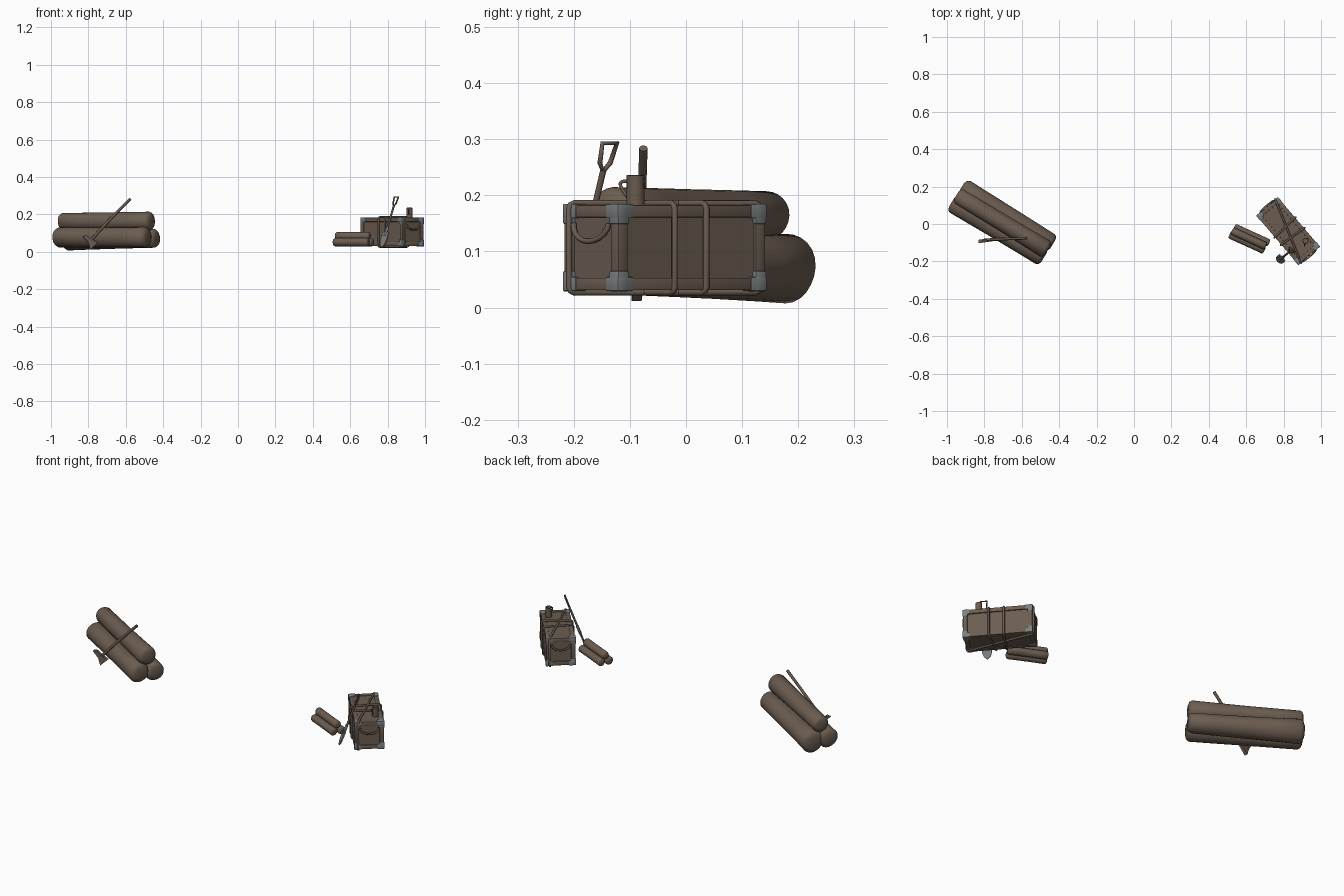
import bpy, bmesh, math
from mathutils import Vector, Matrix

if "Cube" in bpy.data.objects:
    bpy.data.objects.remove(bpy.data.objects["Cube"])

def mat(name, c):
    m = bpy.data.materials.new(name)
    m.diffuse_color = (*c, 1)
    m.use_nodes = True
    m.node_tree.nodes["Principled BSDF"].inputs["Base Color"].default_value = m.diffuse_color
    return m

BROWN = mat("worn_brown", (0.15, 0.110, 0.082))
GREY = mat("dull_steel", (0.20, 0.215, 0.22))

def finish(bm, name, m, M=Matrix(), smooth=True):
    bmesh.ops.recalc_face_normals(bm, faces=bm.faces)
    me = bpy.data.meshes.new(name)
    bm.to_mesh(me)
    bm.free()
    ob = bpy.data.objects.new(name, me)
    bpy.context.collection.objects.link(ob)
    ob.matrix_world = M
    me.materials.append(m)
    if smooth:
        bpy.ops.object.select_all(action='DESELECT')
        ob.select_set(True)
        bpy.context.view_layer.objects.active = ob
        bpy.ops.object.shade_smooth_by_angle(angle=math.radians(40))
    return ob

def lathe(name, profile, M, m, n=20, wobble=0.0, phase=0.0):
    """Rings of (position along local x, radius), closed at both ends."""
    bm = bmesh.new()
    rings = []
    for x, r in profile:
        ring = []
        for i in range(n):
            a = 2 * math.pi * i / n
            q = r * (1 + wobble * math.sin(3 * a + phase + 6 * x))
            ring.append(bm.verts.new((x, q * math.cos(a), q * math.sin(a))))
        rings.append(ring)
    for A, B in zip(rings, rings[1:]):
        for i in range(n):
            bm.faces.new((A[i], A[(i + 1) % n], B[(i + 1) % n], B[i]))
    bm.faces.new(rings[0])
    bm.faces.new(rings[-1])
    return finish(bm, name, m, M)

def box(name, c, s, m, M, bevel=0.0):
    bm = bmesh.new()
    bmesh.ops.create_cube(bm, size=1, matrix=Matrix.Translation(c) @ Matrix.Diagonal((*s, 1)))
    if bevel:
        bmesh.ops.bevel(bm, geom=bm.edges[:], offset=bevel, segments=2, profile=0.5, affect='EDGES')
    return finish(bm, name, m, M)

def tube(name, pts, r, m, M=Matrix(), closed=False, kind='POLY'):
    cu = bpy.data.curves.new(name, 'CURVE')
    cu.dimensions = '3D'
    cu.bevel_depth = r
    cu.bevel_resolution = 2
    cu.use_fill_caps = True
    sp = cu.splines.new(kind)
    sp.points.add(len(pts) - 1)
    for p, q in zip(sp.points, pts):
        p.co = (*q, 1)
    sp.use_cyclic_u = closed
    if kind == 'NURBS':
        sp.use_endpoint_u = True
        sp.order_u = 3
    cu.materials.append(m)
    ob = bpy.data.objects.new(name, cu)
    bpy.context.collection.objects.link(ob)
    ob.matrix_world = M
    bpy.ops.object.select_all(action='DESELECT')
    ob.select_set(True)
    bpy.context.view_layer.objects.active = ob
    bpy.ops.object.convert(target='MESH')
    return ob

def plate(name, pts, t, m, M):
    """Flat outline in local x/y, thickened along local z."""
    bm = bmesh.new()
    f = bm.faces.new([bm.verts.new((x, y, -t / 2)) for x, y in pts])
    ext = bmesh.ops.extrude_face_region(bm, geom=[f])
    bmesh.ops.translate(bm, verts=[v for v in ext['geom'] if isinstance(v, bmesh.types.BMVert)], vec=(0, 0, t))
    return finish(bm, name, m, M, False)

def placed(x, y, z, deg):
    return Matrix.Translation((x, y, z)) @ Matrix.Rotation(math.radians(deg), 4, 'Z')

def log(name, M, L, rl, rr, off, z, shift=0.0, phase=0.0):
    h = L / 2
    mid = (rl + rr) / 2 * 0.98
    prof = [(-h, rl * .55), (-h + rl * .12, rl * .85), (-h + rl * .35, rl), (-h * .55, (rl + mid) / 2),
            (0, mid), (h * .5, (rr + mid) / 2), (h - rr * .35, rr), (h - rr * .12, rr * .85), (h, rr * .55)]
    lathe(name, prof, M @ Matrix.Translation((shift, off, z)), BROWN, 24, 0.025, phase)

# Big log pile
P = placed(-0.705, 0.007, 0, -31)
log("pile_log_front", P, 0.575, 0.053, 0.054, -0.044, 0.078, 0, 0.5)
log("pile_log_back", P, 0.575, 0.062, 0.050, 0.042, 0.071, 0.004, 1.5)
log("pile_log_top", P, 0.57, 0.044, 0.050, 0.0, 0.164, 0.0, 2.5)

# Small bundle beside the chest
B = placed(0.614, -0.078, 0, -24.6)
log("bundle_log_front", B, 0.205, 0.022, 0.022, -0.022, 0.052)
log("bundle_log_back", B, 0.205, 0.021, 0.021, 0.022, 0.051, 0.006, 1)
log("bundle_log_top", B, 0.20, 0.021, 0.021, 0.0, 0.085, 0.0, 2)

# Axe leaning on the pile
tube("axe_handle", [(-0.80, -0.085, 0.045), (-0.74, -0.083, 0.115), (-0.65, -0.078, 0.21), (-0.575, -0.076, 0.284)],
     0.0075, BROWN, kind='NURBS')
A = Matrix.Translation((-0.79, -0.088, 0.0)) @ Matrix.Rotation(math.radians(8), 4, 'Z') @ Matrix.Rotation(math.pi / 2, 4, 'X')
plate("axe_head", [(-0.042, 0.085), (-0.02, 0.088), (0.005, 0.068), (0.04, 0.05), (0.0, 0.012), (-0.012, 0.05)],
      0.018, BROWN, A)

# Chest: body, edge rails and steel corners
C = placed(0.824, -0.038, 0, -49.6)
HX, HY, Z0, Z1 = 0.172, 0.075, 0.031, 0.183
ZC, HZ = (Z0 + Z1) / 2, (Z1 - Z0) / 2
box("chest_body", (0, 0, ZC), (2 * HX - .012, 2 * HY - .012, 2 * HZ - .006), BROWN, C)
R, G, ARM = 0.022, 0.025, 0.036
half = (HX, HY, HZ)
for ax in range(3):
    o = [i for i in range(3) if i != ax]
    for s in (-1, 1):
        for t in (-1, 1):
            c, d = [0, 0, ZC], [R, R, R]
            d[ax] = 2 * half[ax]
            c[o[0]] += s * (half[o[0]] - R / 2)
            c[o[1]] += t * (half[o[1]] - R / 2)
            box("chest_rail", c, d, BROWN, C, 0.002)
            for e in (-1, 1):
                c2, d2 = list(c), [G, G, G]
                d2[ax] = ARM
                c2[ax] += e * (half[ax] - ARM / 2 + 0.002)
                box("chest_corner_bracket", c2, d2, GREY, C, 0.002)

# Ropes tied around the chest
def rope(name, corners):
    pts = []
    n = len(corners)
    for i in range(n):
        p, a, b = (Vector(corners[k % n]) for k in (i, i - 1, i + 1))
        pa, pb = (a - p).normalized() * 0.01, (b - p).normalized() * 0.01
        pts += [p + pa, p + pa * .3 + pb * .3, p + pb]
    tube(name, pts, 0.0055, BROWN, C, True)

YS, XS, ZB, ZT = HY + .003, HX + .003, Z0 - .004, Z1 + .003
for t, k in ((0.043, 0.012), (-0.031, -0.01)):
    rope("cross_rope", [(t - k, -YS, ZB), (t, YS, ZB), (t, YS, ZT), (t - k, -YS, ZT)])
rope("long_rope", [(-XS, 0.058, ZB), (XS, -0.058, ZB), (XS, -0.058, ZT), (-XS, 0.058, ZT)])

# Rope carrying handles at both ends
for s in (-1, 1):
    arc = [(s * (HX + .006 * math.sin(math.pi * i / 10)), -0.048 * math.cos(math.pi * i / 10),
            0.15 - 0.032 * math.sin(math.pi * i / 10)) for i in range(11)]
    tube("chest_handle", arc, 0.005, BROWN, C)

# Mug standing on the chest
UP = Matrix.Rotation(-math.pi / 2, 4, 'Y')
lathe("mug", [(0.182, .016), (0.187, .0165), (0.228, .0155), (0.235, .0165), (0.236, .014), (0.20, .013)],
      Matrix.Translation((0.917, -0.09, 0)) @ UP, BROWN, 18)
tube("mug_handle", [(0.914, -0.104, 0.225), (0.911, -0.116, 0.226), (0.911, -0.118, 0.216), (0.914, -0.105, 0.198)],
     0.003, BROWN, kind='NURBS')

# Shovel leaning on the chest; local x across, local y up the shaft
foot, tip = Vector((0.768, -0.2, 0.022)), Vector((0.848, -0.135, 0.297))
ay = (tip - foot).normalized()
ax = Vector((0.648, -0.762, 0))
ax = (ax - ay * ax.dot(ay)).normalized()
az = ax.cross(ay)
S = Matrix.Translation(foot) @ Matrix((ax, ay, az)).transposed().to_4x4()
L = (tip - foot).length
plate("shovel_blade", [(0, 0), (.016, .014), (.024, .035), (.025, .085), (.008, .092),
                       (-.008, .092), (-.025, .085), (-.024, .035), (-.016, .014)], 0.007, GREY, S)
tube("shovel_socket", [(0, .065, 0), (0, .115, 0)], 0.0075, GREY, S)
tube("shovel_shaft", [(0, .085, 0), (0, L - .055, 0)], 0.0055, BROWN, S)
tube("shovel_grip", [(0, L - .058, 0), (.012, L - .042, 0), (.017, L - .004, 0), (-.017, L - .004, 0),
                     (-.012, L - .042, 0)], 0.0045, BROWN, S, True)
